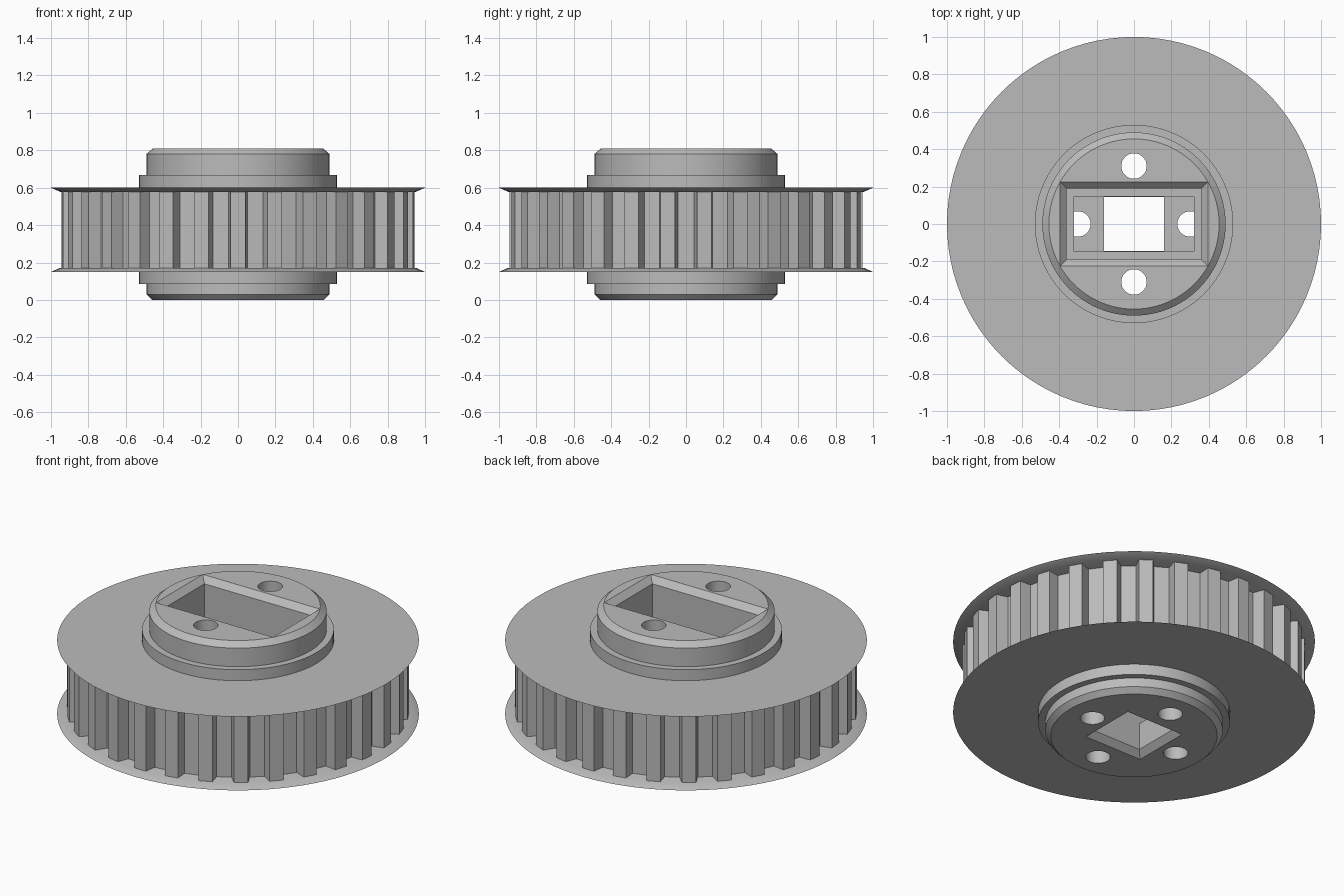
import bpy, bmesh, math

cube = bpy.data.objects.get("Cube")
if cube:
    bpy.data.objects.remove(cube)

grey = bpy.data.materials.new("plain_grey")
grey.use_nodes = True
COLOUR = (0.5, 0.5, 0.5, 1)
grey.diffuse_color = COLOUR
grey.node_tree.nodes["Principled BSDF"].inputs["Base Color"].default_value = COLOUR


def loft(name, rings, closed=False):
    """Join equal-length point rings; cap the ends, or close into a tube."""
    bm = bmesh.new()
    loops = [[bm.verts.new(p) for p in ring] for ring in rings]
    n = len(loops[0])
    pairs = list(zip(loops, loops[1:]))
    if closed:
        pairs.append((loops[-1], loops[0]))
    else:
        bm.faces.new(loops[0])
        bm.faces.new(loops[-1])
    for a, b in pairs:
        for i in range(n):
            j = (i + 1) % n
            bm.faces.new((a[i], a[j], b[j], b[i]))
    bmesh.ops.recalc_face_normals(bm, faces=bm.faces)
    mesh = bpy.data.meshes.new(name)
    bm.to_mesh(mesh)
    bm.free()
    mesh.materials.append(grey)
    obj = bpy.data.objects.new(name, mesh)
    bpy.context.collection.objects.link(obj)
    return obj


def circle(r, z, n=96, x=0, y=0):
    return [(x + r * math.cos(math.tau * i / n), y + r * math.sin(math.tau * i / n), z)
            for i in range(n)]


def rectangle(hx, hy, z):
    return [(hx, hy, z), (-hx, hy, z), (-hx, -hy, z), (hx, -hy, z)]


def lathe(name, profile, closed=False):
    return loft(name, [circle(r, z) for r, z in profile], closed)


def smooth(obj):
    bpy.ops.object.select_all(action="DESELECT")
    obj.select_set(True)
    bpy.context.view_layer.objects.active = obj
    bpy.ops.object.shade_smooth_by_angle(angle=math.radians(25))


# Stepped hub with chamfered ends
hub = lathe("hub", [(0.46, 0), (0.49, 0.03), (0.49, 0.085), (0.53, 0.085),
                    (0.53, 0.667), (0.49, 0.667), (0.49, 0.78), (0.455, 0.81)])

# Pocket, slot, shaft opening and bolt holes
cutters = [
    loft("pocket_cutter", [rectangle(0.36, 0.19, 0.3), rectangle(0.36, 0.19, 0.775),
                           rectangle(0.415, 0.245, 0.83)]),
    loft("slot_cutter", [rectangle(0.32, 0.146, 0.2), rectangle(0.32, 0.146, 0.35)]),
    loft("opening_cutter", [rectangle(0.215, 0.2, -0.02), rectangle(0.16, 0.145, 0.035),
                            rectangle(0.16, 0.145, 0.25)]),
]
for side in (-1, 1):
    cutters.append(loft("bolt_hole_cutter",
                        [circle(0.068, z, 32, y=0.31 * side) for z in (-0.1, 1)]))
    cutters.append(loft("side_hole_cutter",
                        [circle(0.068, z, 32, x=0.3 * side) for z in (-0.1, 0.21)]))

bpy.context.view_layer.objects.active = hub
for cutter in cutters:
    mod = hub.modifiers.new("cut", "BOOLEAN")
    mod.object = cutter
    mod.operation = "DIFFERENCE"
    mod.solver = "EXACT"
    bpy.ops.object.modifier_apply(modifier=mod.name)
    bpy.data.objects.remove(cutter)
smooth(hub)

# Flanges with bevelled inner faces
smooth(lathe("lower_flange", [(0.51, 0.15), (1, 0.15), (0.95, 0.172), (0.51, 0.172)], True))
smooth(lathe("upper_flange", [(0.51, 0.6), (1, 0.6), (0.95, 0.578), (0.51, 0.578)], True))

# Toothed belt rim
TEETH, TIP, ROOT = 30, 0.945, 0.875
outline = []
for k in range(TEETH):
    centre = math.tau * k / TEETH - math.pi / 2
    for r, half in ((ROOT, -0.05), (TIP, -0.039), (TIP, 0.039), (ROOT, 0.05)):
        outline.append((r, centre + half / r))


def rim(z, inner=False):
    return [((0.51 if inner else r) * math.cos(a), (0.51 if inner else r) * math.sin(a), z)
            for r, a in outline]


loft("toothed_rim", [rim(0.16, True), rim(0.16), rim(0.59), rim(0.59, True)], True)
